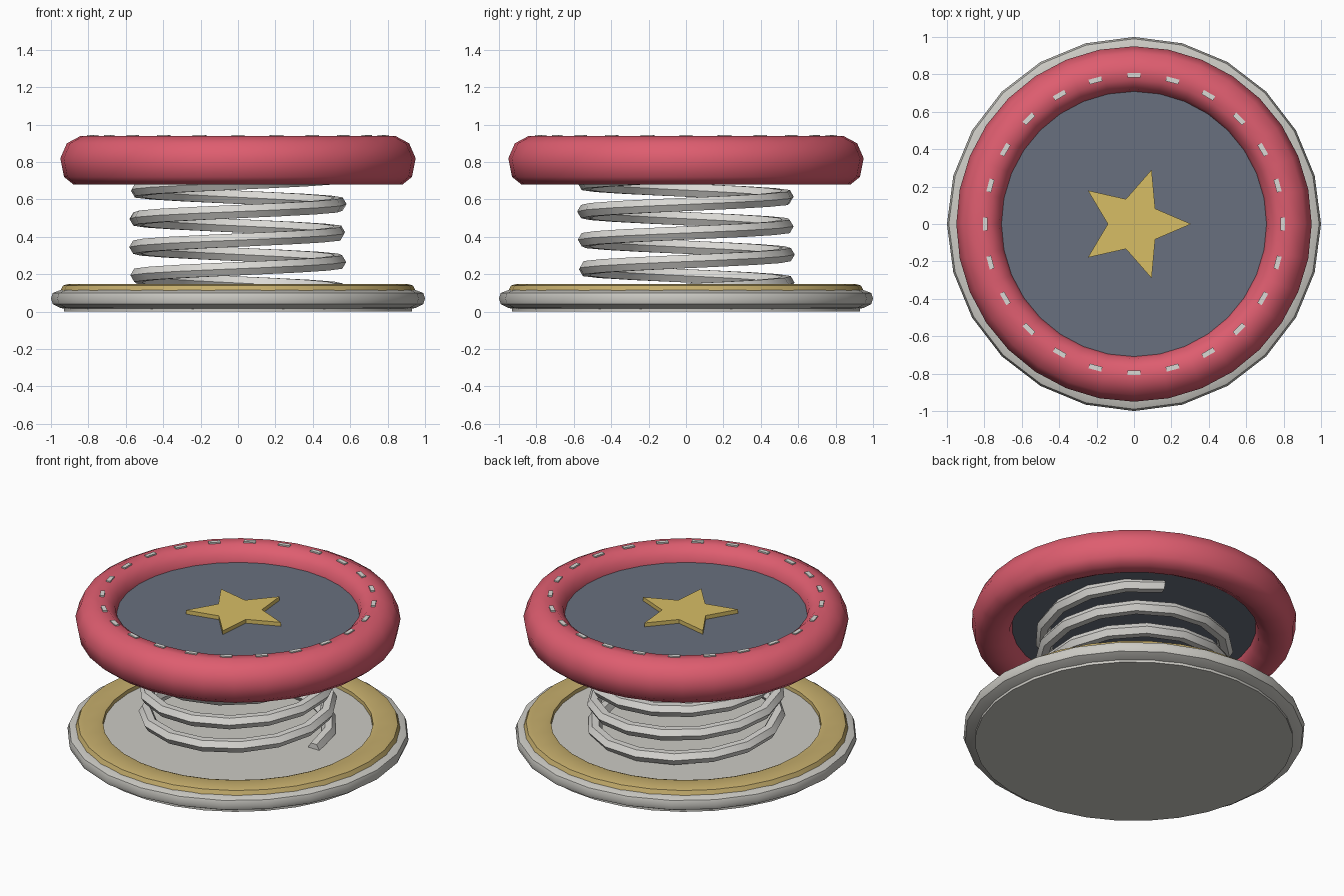
import bpy
import bmesh
from math import sin, cos, pi, tau, radians

old = bpy.data.objects.get("Cube")
if old:
    bpy.data.objects.remove(old, do_unlink=True)


def material(name, rgb):
    mat = bpy.data.materials.new(name)
    mat.use_nodes = True
    color = (*rgb, 1.0)
    mat.diffuse_color = color
    bsdf = next(n for n in mat.node_tree.nodes if n.type == 'BSDF_PRINCIPLED')
    bsdf.inputs["Base Color"].default_value = color
    bsdf.inputs["Roughness"].default_value = 0.6
    return mat


silver = material("silver grey", (0.60, 0.59, 0.55))
white = material("spring white", (0.70, 0.69, 0.66))
brass = material("dull brass", (0.56, 0.42, 0.15))
gold = material("star gold", (0.68, 0.51, 0.13))
red = material("cushion red", (0.73, 0.11, 0.16))
slate = material("slate blue", (0.14, 0.16, 0.21))


def finish(name, bm, mat, smooth=None):
    bmesh.ops.recalc_face_normals(bm, faces=bm.faces)
    mesh = bpy.data.meshes.new(name)
    bm.to_mesh(mesh)
    bm.free()
    mesh.materials.append(mat)
    obj = bpy.data.objects.new(name, mesh)
    bpy.context.collection.objects.link(obj)
    if smooth:
        bpy.ops.object.select_all(action='DESELECT')
        obj.select_set(True)
        bpy.context.view_layer.objects.active = obj
        bpy.ops.object.shade_smooth_by_angle(angle=radians(smooth))
    return obj


def sweep(name, profile, steps, mat, turns=1.0, rise=0.0, loop=True, smooth=40):
    """Carry a closed (radius, height) profile around z, optionally rising."""
    bm = bmesh.new()
    rings = []
    for i in range(steps if loop else steps + 1):
        a = tau * turns * i / steps
        lift = rise * i / steps
        rings.append([bm.verts.new((r * cos(a), r * sin(a), z + lift)) for r, z in profile])
    pairs = list(zip(rings, rings[1:]))
    if loop:
        pairs.append((rings[-1], rings[0]))
    n = len(profile)
    for p, q in pairs:
        for j in range(n):
            k = (j + 1) % n
            bm.faces.new((p[j], q[j], q[k], p[k]))
    if not loop:
        bm.faces.new(rings[0])
        bm.faces.new(rings[-1])
    return finish(name, bm, mat, smooth)


def disc(name, radius, bottom, top, sides, mat):
    bm = bmesh.new()
    bmesh.ops.create_cone(bm, cap_ends=True, segments=sides, radius1=radius,
                          radius2=radius, depth=top - bottom)
    bmesh.ops.translate(bm, verts=bm.verts, vec=(0, 0, (top + bottom) / 2))
    return finish(name, bm, mat, 40)


def oval(r, z, rx, rz, count):
    return [(r + rx * cos(tau * i / count), z + rz * sin(tau * i / count))
            for i in range(count)]


# Base plate with its rounded rim and inlaid brass band
disc("base_plate", 0.93, 0.0, 0.118, 32, silver)
sweep("base_rim", [(0.90, 0.01), (0.95, 0.02), (0.99, 0.04), (1.0, 0.07),
                   (0.99, 0.10), (0.95, 0.115), (0.90, 0.115)], 24, silver)
sweep("base_band", [(0.785, 0.10), (0.79, 0.14), (0.81, 0.147), (0.91, 0.147),
                    (0.935, 0.14), (0.95, 0.11), (0.93, 0.10)], 32, brass)

# Coil spring
sweep("coil_spring", oval(0.54, 0.115, 0.042, 0.041, 6), 64, white,
      turns=4.19, rise=0.64, loop=False, smooth=50)

# Padded top ring and jumping surface
sweep("cushion_ring", [(0.80, 0.68), (0.88, 0.68), (0.93, 0.72), (0.95, 0.82),
                       (0.915, 0.90), (0.84, 0.94), (0.77, 0.935), (0.72, 0.89),
                       (0.70, 0.81), (0.73, 0.72)], 32, red, smooth=60)
disc("jump_mat", 0.74, 0.77, 0.845, 32, slate)

# Star plate
bm = bmesh.new()
outline = []
for i in range(10):
    r = 0.14 if i % 2 else 0.305
    outline.append(bm.verts.new((r * cos(pi * i / 5), r * sin(pi * i / 5), 0.84)))
face = bm.faces.new(outline)
raised = bmesh.ops.extrude_face_region(bm, geom=[face])["geom"]
bmesh.ops.translate(bm, vec=(0, 0, 0.03),
                    verts=[v for v in raised if isinstance(v, bmesh.types.BMVert)])
finish("star", bm, gold)

# Stitches around the cushion
bm = bmesh.new()
for i in range(24):
    a = tau * i / 24
    verts = bmesh.ops.create_cube(bm, size=1)["verts"]
    for v in verts:
        x, y, z = v.co.x * 0.026 + 0.795, v.co.y * 0.07, v.co.z * 0.02 + 0.935
        v.co = (x * cos(a) - y * sin(a), x * sin(a) + y * cos(a), z)
finish("cushion_stitches", bm, white)
